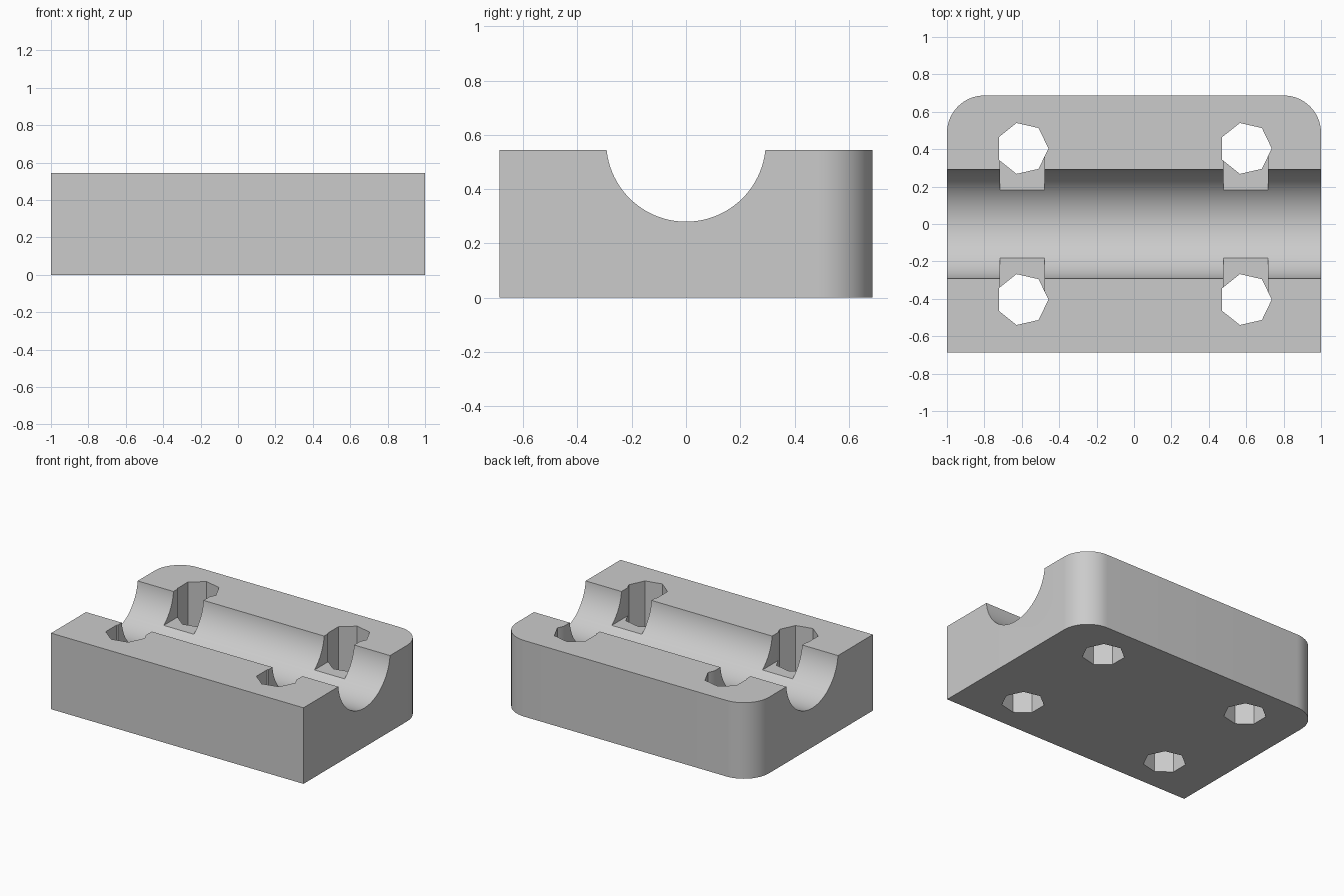
import bpy, bmesh
from math import sin, cos, pi, radians

cube = bpy.data.objects.get("Cube")
if cube:
    bpy.data.objects.remove(cube, do_unlink=True)

grey = bpy.data.materials.new("light grey")
grey.use_nodes = True
grey.diffuse_color = (0.6, 0.6, 0.6, 1)
grey.node_tree.nodes["Principled BSDF"].inputs["Base Color"].default_value = (0.6, 0.6, 0.6, 1)

HALF_X, HALF_Y, HEIGHT = 1.0, 0.687, 0.545
CORNER = 0.2
GROOVE_R, GROOVE_Z = 0.294, 0.574
HOLE_X, HOLE_Y, HOLE_R = 0.597, 0.404, 0.1395
SLOT_HALF, SLOT_FLOOR = 0.119, 0.344


def arc(cx, cy, r, start, end, steps):
    """Points on an arc, both ends included, angles in degrees."""
    angles = [radians(start + (end - start) * i / steps) for i in range(steps + 1)]
    return [(cx + r * cos(a), cy + r * sin(a)) for a in angles]


def prism(name, outline, low, high, along_x=False):
    """Extrude an outline along z, or a (y, z) outline along x."""
    def place(u, v, w):
        return (w, u, v) if along_x else (u, v, w)
    bm = bmesh.new()
    base = bm.faces.new([bm.verts.new(place(u, v, low)) for u, v in outline])
    top = bmesh.ops.extrude_face_region(bm, geom=[base])["geom"]
    bmesh.ops.translate(bm, vec=place(0, 0, high - low),
                        verts=[g for g in top if isinstance(g, bmesh.types.BMVert)])
    bmesh.ops.recalc_face_normals(bm, faces=bm.faces)
    mesh = bpy.data.meshes.new(name)
    bm.to_mesh(mesh)
    bm.free()
    mesh.materials.append(grey)
    obj = bpy.data.objects.new(name, mesh)
    bpy.context.collection.objects.link(obj)
    return obj


def cut(target, cutter):
    """Subtract the cutter for good and remove it."""
    cutter.hide_render = True
    mod = target.modifiers.new("cut", "BOOLEAN")
    mod.operation, mod.solver, mod.object = "DIFFERENCE", "EXACT", cutter
    bpy.context.view_layer.objects.active = target
    bpy.ops.object.modifier_apply(modifier=mod.name)
    bpy.data.objects.remove(cutter, do_unlink=True)


# Block with two rounded rear corners
outline = [(-HALF_X, -HALF_Y), (HALF_X, -HALF_Y)]
outline += arc(HALF_X - CORNER, HALF_Y - CORNER, CORNER, 0, 90, 16)
outline += arc(-HALF_X + CORNER, HALF_Y - CORNER, CORNER, 90, 180, 16)
block = prism("clamp_block", outline, 0, HEIGHT)

# Round channel along the length
cut(block, prism("channel_cutter", arc(0, GROOVE_Z, GROOVE_R, 0, 360, 96)[:-1], -1.1, 1.1, True))

# Seven-sided through holes, each with a slot opening into the channel
for x in (-HOLE_X, HOLE_X):
    for side in (-1, 1):
        y = side * HOLE_Y
        cut(block, prism("hole_cutter", arc(x, y, HOLE_R, 0, 360, 7)[:-1], -0.1, 0.7))
        slot = [(x - SLOT_HALF, side * 0.1), (x + SLOT_HALF, side * 0.1),
                (x + SLOT_HALF, y), (x - SLOT_HALF, y)]
        cut(block, prism("slot_cutter", slot, SLOT_FLOOR, 0.7))

# Smooth curves, sharp edges
bpy.ops.object.select_all(action="DESELECT")
block.select_set(True)
bpy.context.view_layer.objects.active = block
bpy.ops.object.shade_smooth_by_angle(angle=radians(30))
